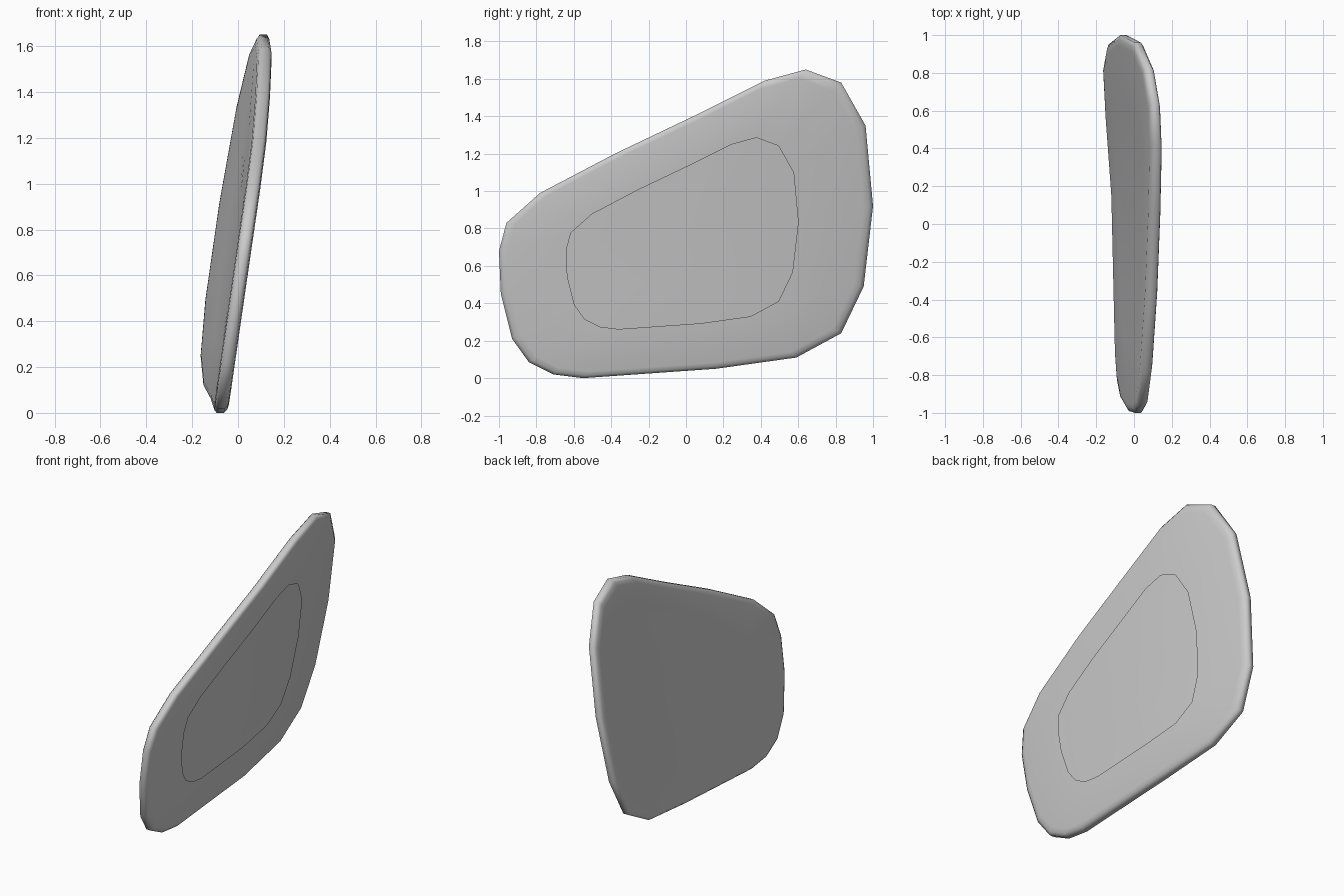
import bpy, bmesh

if "Cube" in bpy.data.objects:
    bpy.data.objects.remove(bpy.data.objects["Cube"])

# Outline of the panel seen from the right (y, z)
OUTLINE = [(.64, 1.65), (.83, 1.58), (.96, 1.35), (1.0, .92), (.95, .49), (.83, .24),
           (.59, .11), (.16, .05), (-.55, .0), (-.71, .02), (-.84, .085), (-.93, .21),
           (-.99, .45), (-1.0, .68), (-.96, .83), (-.78, .99), (-.38, 1.2), (.06, 1.41),
           (.42, 1.59)]
CY, CZ = -.053, .69          # centre of the nested loops
INNER = .62                  # scale of the opening on the +x side
H = .032                     # half thickness


def surface_x(y, z):
    """Mid surface: leans with height and curls back towards +y."""
    bend = -.09 - .043 * y - .044 * y ** 2 - .014 * y ** 3
    return bend + .145 * z + .02 * max(y, 0) * (z - .85)


def add_loop(bm, scale, offset):
    verts = []
    for y, z in OUTLINE:
        y, z = CY + (y - CY) * scale, CZ + (z - CZ) * scale
        verts.append(bm.verts.new((surface_x(y, z) + offset, y, z)))
    return verts


# Rounded thin shell: closed on -x, open inside the inner line on +x
PROFILE = [(.3, -H), (INNER, -H), (.95, -H), (.98, -.028), (1, -.016),
           (1, .016), (.98, .028), (.95, H), (INNER, H)]
bm = bmesh.new()
loops = [add_loop(bm, s, o) for s, o in PROFILE]
n = len(OUTLINE)
for a, b in zip(loops, loops[1:]):
    for i in range(n):
        j = (i + 1) % n
        bm.faces.new((a[i], a[j], b[j], b[i]))

# Centre fan of the closed side
mid = bm.verts.new((surface_x(CY, CZ) - H, CY, CZ))
for i in range(n):
    bm.faces.new((loops[0][(i + 1) % n], loops[0][i], mid))

# Normals outwards: the closed side must face -x
bmesh.ops.recalc_face_normals(bm, faces=bm.faces)
mid.normal_update()
if mid.normal.x > 0:
    bmesh.ops.reverse_faces(bm, faces=bm.faces)

mesh = bpy.data.meshes.new("panel_shell")
bm.to_mesh(mesh)
bm.free()
mesh.shade_smooth()
bpy.context.collection.objects.link(bpy.data.objects.new("panel_shell", mesh))
